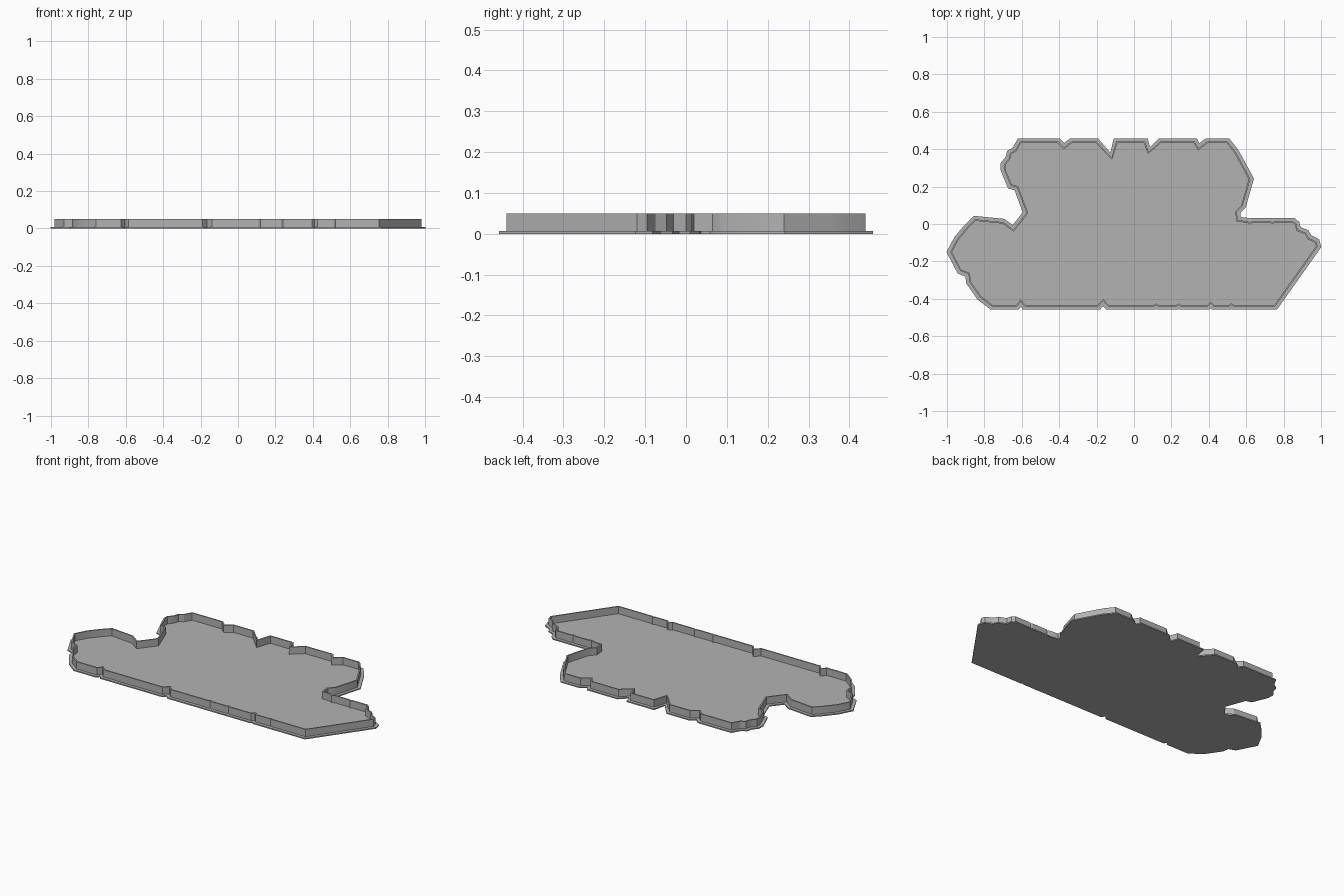
import bpy
import bmesh
import math
from mathutils import Vector

FLANGE = 0.018      # how far the plate reaches past the wall
WALL = 0.008        # wall thickness
PLATE_TOP = 0.007
WALL_TOP = 0.05

default_cube = bpy.data.objects.get("Cube")
if default_cube:
    bpy.data.objects.remove(default_cube, do_unlink=True)


def make_material(name, value):
    material = bpy.data.materials.new(name)
    material.use_nodes = True
    colour = (value, value, value, 1.0)
    material.diffuse_color = colour
    shader = material.node_tree.nodes["Principled BSDF"]
    shader.inputs["Base Color"].default_value = colour
    return material


def notch(x, y, depth, half_width):
    """Small V cut into a horizontal run; depth points into the tray."""
    direction = 1 if depth > 0 else -1
    return [(x - direction * half_width, y), (x, y + depth),
            (x + direction * half_width, y)]


def offset_outline(points, distance):
    """Move a counter-clockwise outline outwards with limited mitres."""
    result = []
    count = len(points)
    for i, point in enumerate(points):
        before = (point - points[i - 1]).normalized()
        after = (points[(i + 1) % count] - point).normalized()
        normal_a = Vector((before.y, -before.x))
        normal_b = Vector((after.y, -after.x))
        bisector = (normal_a + normal_b).normalized()
        mitre = min(1 / max(bisector.dot(normal_a), 0.1), 1.5)
        result.append(point + bisector * distance * mitre)
    return result


def finish(name, bm, material):
    bmesh.ops.recalc_face_normals(bm, faces=bm.faces)
    mesh = bpy.data.meshes.new(name)
    bm.to_mesh(mesh)
    bm.free()
    mesh.materials.append(material)
    part = bpy.data.objects.new(name, mesh)
    bpy.context.collection.objects.link(part)
    bpy.ops.object.select_all(action="DESELECT")
    part.select_set(True)
    bpy.context.view_layer.objects.active = part
    bpy.ops.object.shade_smooth_by_angle(angle=math.radians(30))
    return part


def add_ring(bm, points, z):
    return [bm.verts.new((p.x, p.y, z)) for p in points]


def bridge(bm, ring_a, ring_b):
    count = len(ring_a)
    for i in range(count):
        j = (i + 1) % count
        bm.faces.new((ring_a[i], ring_a[j], ring_b[j], ring_b[i]))


# Wall outline, counter-clockwise from the front left corner
bottom, top = -.44, .44
outline = [(-.76, bottom)]
for x, depth, half_width in ((-.605, .025, .02), (-.165, .028, .025),
                             (.12, .006, .01), (.24, .006, .01),
                             (.41, .015, .015), (.52, .006, .01)):
    outline += notch(x, bottom, depth, half_width)
# Pointed end with its stepped upper edge
outline += [(.755, bottom), (.982, -.12), (.975, -.095), (.935, -.075),
            (.92, -.048), (.875, -.03), (.868, 0), (.85, .015)]
outline += notch(.74, .015, -.006, .01) + notch(.62, .015, -.008, .012)
# Narrow waist and upper right side
outline += [(.555, .02), (.55, .065), (.58, .095), (.622, .24),
            (.56, .355), (.54, .39), (.5, top)]
# Scalloped upper edge
outline += [(.39, top), (.345, .405), (.325, top), (.14, top), (.078, .385),
            (.06, top), (-.095, top), (-.12, .355), (-.2, top), (-.335, top),
            (-.375, .41), (-.405, top)]
# Upper left side down to the inner corner
outline += [(-.61, top), (-.635, .395), (-.662, .38), (-.67, .35),
            (-.695, .32), (-.695, .29), (-.66, .205), (-.625, .195),
            (-.575, .06), (-.605, .02), (-.645, -.03), (-.7, .01)]
# Rounded lower left end
outline += [(-.85, .025), (-.895, -.02), (-.945, -.08), (-.982, -.15),
            (-.93, -.25), (-.885, -.268), (-.88, -.31), (-.825, -.39)]

wall_outer = [Vector(p) for p in outline]
wall_inner = offset_outline(wall_outer, -WALL)
plate_edge = offset_outline(wall_outer, FLANGE)

grey = make_material("plain grey", 0.45)

# Flat base plate
bm = bmesh.new()
lower = add_ring(bm, plate_edge, 0)
upper = add_ring(bm, plate_edge, PLATE_TOP)
bm.faces.new(lower)
bm.faces.new(upper)
bridge(bm, lower, upper)
finish("base_plate", bm, grey)

# Thin upright wall, set in from the plate edge
bm = bmesh.new()
outer_low = add_ring(bm, wall_outer, PLATE_TOP)
outer_high = add_ring(bm, wall_outer, WALL_TOP)
inner_high = add_ring(bm, wall_inner, WALL_TOP)
inner_low = add_ring(bm, wall_inner, PLATE_TOP)
bridge(bm, outer_low, outer_high)
bridge(bm, outer_high, inner_high)
bridge(bm, inner_high, inner_low)
bridge(bm, inner_low, outer_low)
finish("rim_wall", bm, grey)
